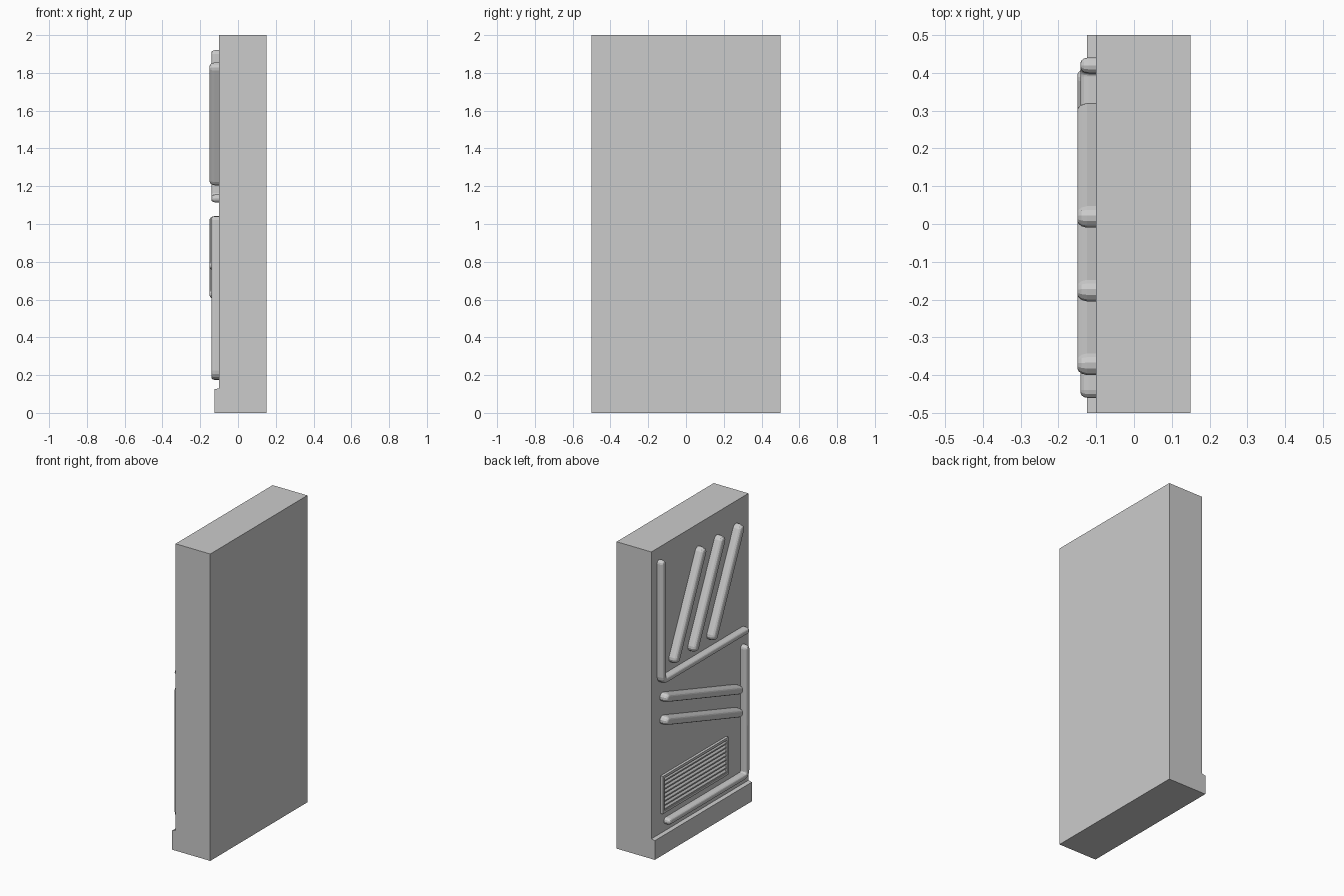
import bpy, bmesh, math
from mathutils import Vector

if "Cube" in bpy.data.objects:
    bpy.data.objects.remove(bpy.data.objects["Cube"])

FACE = -0.1          # x of the decorated face


def make_object(name, bm):
    bmesh.ops.recalc_face_normals(bm, faces=bm.faces)
    me = bpy.data.meshes.new(name)
    bm.to_mesh(me)
    bm.free()
    ob = bpy.data.objects.new(name, me)
    bpy.context.collection.objects.link(ob)
    return ob


def extrude_y(name, profile, y0, y1):
    """Closed (x, z) profile pushed along y."""
    bm = bmesh.new()
    face = bm.faces.new([bm.verts.new((x, y0, z)) for x, z in profile])
    res = bmesh.ops.extrude_face_region(bm, geom=[face])
    verts = [v for v in res["geom"] if isinstance(v, bmesh.types.BMVert)]
    bmesh.ops.translate(bm, verts=verts, vec=(0, y1 - y0, 0))
    if face.is_valid and len(face.edges[0].link_faces) < 2:
        bm.faces.new([bm.verts.new((x, y0, z)) for x, z in profile])
    return make_object(name, bm)


def outline(path, r, steps=6):
    """Outline of a (y, z) path at half width r with round ends."""
    n = len(path)
    left, right = [], []
    for i, p in enumerate(path):
        d = (path[min(i + 1, n - 1)] - path[max(i - 1, 0)]).normalized()
        side = Vector((-d.y, d.x)) * r
        left.append(p + side)
        right.append(p - side)

    def cap(p, d):
        a0 = math.atan2(d.y, d.x) + math.pi / 2
        return [p + r * Vector((math.cos(a0 - math.pi * k / steps),
                                math.sin(a0 - math.pi * k / steps)))
                for k in range(1, steps)]

    return (left + cap(path[-1], path[-1] - path[-2])
            + right[::-1] + cap(path[0], path[0] - path[1]))


def raised_rib(name, points, width, height):
    """Rounded rib lying on the decorated face."""
    path = [Vector(p) for p in points]
    if len(path) == 3:                       # round the elbow
        a, c, b = path
        u, v, rad = (a - c).normalized(), (b - c).normalized(), 0.03
        o = c + (u + v) * rad
        arc = [o - rad * (v * math.cos(t) + u * math.sin(t))
               for t in [k * math.pi / 8 for k in range(5)]]
        path = [a] + arc + [b]
    bm = bmesh.new()
    rings = []
    for k, h in ((1, -0.1), (1, 0.5), (0.87, 0.78), (0.65, 0.94), (0.4, 1)):
        rings.append([bm.verts.new((FACE - h * height, p.x, p.y))
                      for p in outline(path, width / 2 * k)])
    n = len(rings[0])
    for lo, hi in zip(rings, rings[1:]):
        for i in range(n):
            j = (i + 1) % n
            bm.faces.new((lo[i], lo[j], hi[j], hi[i]))
    bm.faces.new(rings[-1])
    bm.faces.new(rings[0][::-1])
    bmesh.ops.triangulate(bm, faces=[f for f in bm.faces if len(f.verts) > 4])
    return make_object(name, bm)


# wall slab with skirting step
extrude_y("wall_slab", [(0.15, 0), (0.15, 2), (FACE, 2), (FACE, 0.13),
                        (-0.125, 0.125), (-0.125, 0)], -0.5, 0.5)

# two L-shaped pipes
raised_rib("upper_pipe", [(0.42, 1.9), (0.42, 1.135), (-0.44, 1.135)], 0.042, 0.041)
raised_rib("lower_pipe", [(-0.44, 1.02), (-0.44, 0.195), (0.35, 0.195)], 0.042, 0.041)

# three steep diagonal ribs
for i in range(3):
    y = 0.02 - 0.195 * i
    raised_rib(f"diagonal_rib_{i + 1}", [(y, 1.825), (y + 0.27, 1.235)], 0.06, 0.05)

# two shallow slanted ribs
for i in range(2):
    z = 1.015 - 0.15 * i
    raised_rib(f"slanted_rib_{i + 1}", [(0.385, z), (-0.36, z - 0.235)], 0.055, 0.05)

# vent frame and louvres
Y0, Y1, Z0, Z1, T, D = -0.27, 0.405, 0.26, 0.505, 0.016, 0.017


def frame_bar(name, y0, y1, z0, z1):
    extrude_y(name, [(FACE + 0.005, z0), (FACE + 0.005, z1),
                     (FACE - D, z1), (FACE - D, z0)], y0, y1)


frame_bar("vent_bottom", Y0, Y1, Z0, Z0 + T)
frame_bar("vent_top", Y0, Y1, Z1 - T, Z1)
frame_bar("vent_side_a", Y0, Y0 + T, Z0 + T, Z1 - T)
frame_bar("vent_side_b", Y1 - T, Y1, Z0 + T, Z1 - T)
step = (Z1 - Z0 - 2 * T) / 8
for i in range(8):
    z = Z0 + T + step * i
    extrude_y(f"vent_slat_{i + 1}", [(FACE + 0.003, z), (FACE + 0.003, z + step),
                                     (FACE - 0.012, z + step * 0.3),
                                     (FACE - 0.012, z)], Y0 + T, Y1 - T)
